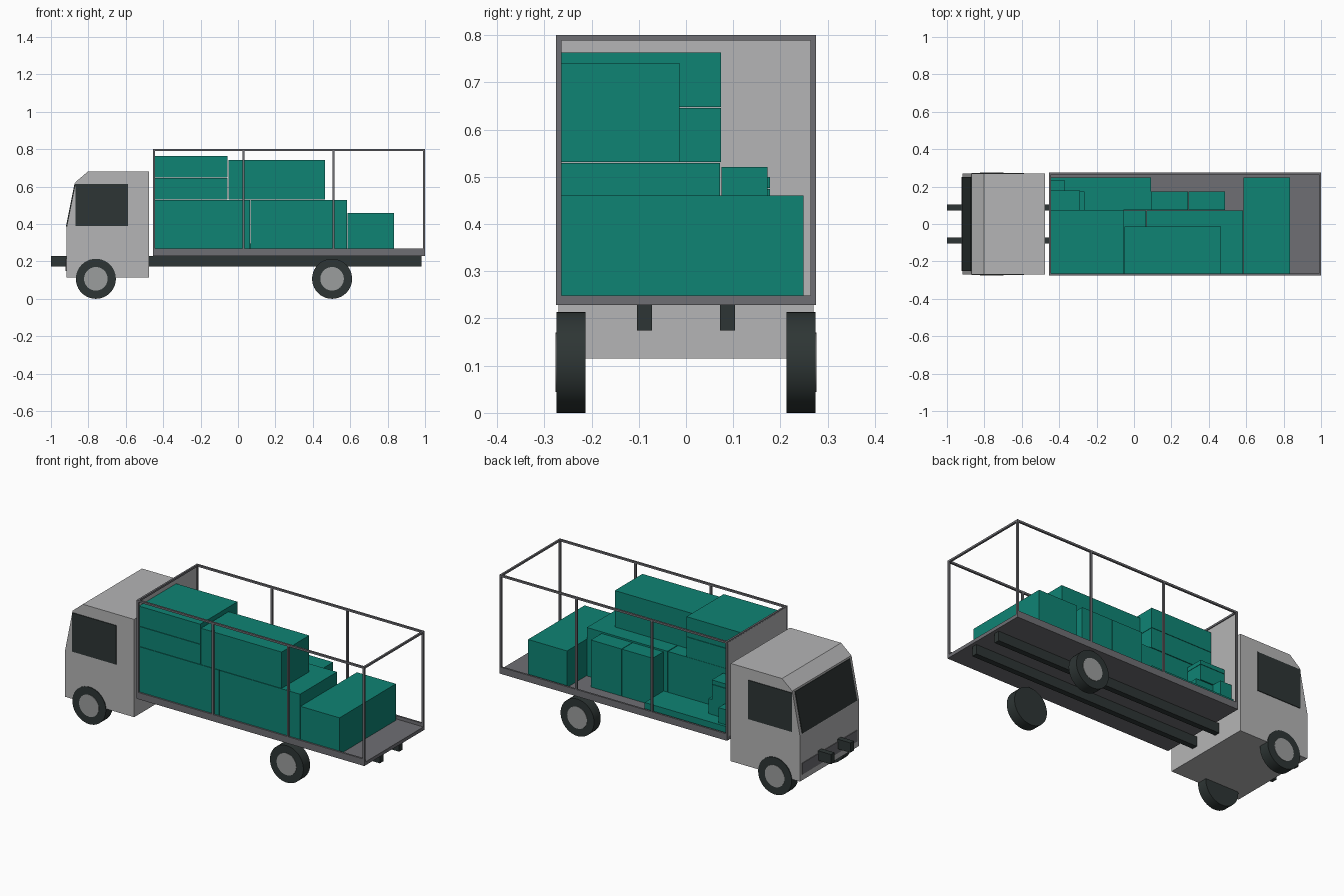
import bpy, bmesh, math
from mathutils import Matrix

if "Cube" in bpy.data.objects:
    bpy.data.objects.remove(bpy.data.objects["Cube"])


def material(name, rgb):
    m = bpy.data.materials.new(name)
    m.diffuse_color = (*rgb, 1)
    m.use_nodes = True
    m.node_tree.nodes["Principled BSDF"].inputs["Base Color"].default_value = m.diffuse_color
    return m


CAB = material("light_grey_paint", (0.46, 0.46, 0.465))
BED = material("mid_grey_metal", (0.158, 0.158, 0.172))
DARK = material("near_black", (0.027, 0.036, 0.035))
HUB = material("hub_grey", (0.33, 0.34, 0.34))
TEAL = material("teal_cargo", (0.0045, 0.23, 0.175))


def finish(name, bm, mat):
    bmesh.ops.recalc_face_normals(bm, faces=bm.faces)
    me = bpy.data.meshes.new(name)
    bm.to_mesh(me)
    bm.free()
    me.materials.append(mat)
    ob = bpy.data.objects.new(name, me)
    bpy.context.collection.objects.link(ob)
    return ob


def box(name, x, y, z, mat):
    """Box from (min, max) ranges."""
    bm = bmesh.new()
    bmesh.ops.create_cube(bm, size=1)
    for v in bm.verts:
        for i, r in enumerate((x, y, z)):
            v.co[i] = r[0] if v.co[i] < 0 else r[1]
    return finish(name, bm, mat)


def extrude_profile(name, pts, y0, y1, mat):
    """Side profile in x, z extruded across y."""
    bm = bmesh.new()
    f = bm.faces.new([bm.verts.new((x, y0, z)) for x, z in pts])
    new = bmesh.ops.extrude_face_region(bm, geom=[f])["geom"]
    for v in new:
        if isinstance(v, bmesh.types.BMVert):
            v.co.y = y1
    return finish(name, bm, mat)


def disc(name, x, y, z, r, width, mat):
    bm = bmesh.new()
    bmesh.ops.create_cone(bm, cap_ends=True, segments=40, radius1=r, radius2=r, depth=width,
                          matrix=Matrix.Translation((x, y, z)) @ Matrix.Rotation(math.pi / 2, 4, "X"))
    ob = finish(name, bm, mat)
    ob.data.shade_smooth()
    ob.data.set_sharp_from_angle(angle=math.radians(30))


# Cab body with sloped windscreen face and bevelled roof edge
extrude_profile("cab", [(-0.475, 0.115), (-0.475, 0.68), (-0.803, 0.68), (-0.868, 0.625),
                        (-0.917, 0.38), (-0.917, 0.115)], -0.27, 0.27, CAB)

# Windscreen plate lying on the slope
extrude_profile("windscreen", [(-0.870, 0.615), (-0.874, 0.616), (-0.920, 0.386), (-0.915, 0.385)],
                -0.25, 0.25, DARK)
# Front bumper band
box("bumper_band", (-0.921, -0.915), (-0.25, 0.25), (0.15, 0.215), BED)

# Side windows, chassis rails, wheels
for s, side in ((-1, "right"), (1, "left")):
    ys = sorted((s * 0.268, s * 0.274))
    extrude_profile("side_window_" + side, [(-0.868, 0.615), (-0.587, 0.615), (-0.587, 0.39), (-0.868, 0.39)],
                    ys[0], ys[1], DARK)
    box("chassis_rail_" + side, (-1.0, 0.98), sorted((s * 0.072, s * 0.104)), (0.174, 0.23), DARK)
    for x, end in ((-0.76, "front"), (0.503, "rear")):
        disc(f"{end}_wheel_{side}", x, s * 0.2435, 0.107, 0.107, 0.061, DARK)
        disc(f"{end}_hub_{side}", x, s * 0.2735, 0.107, 0.063, 0.005, HUB)

# Cargo bed with low side lips, and headboard
box("bed", (-0.455, 1.0), (-0.275, 0.275), (0.229, 0.249), BED)
box("headboard", (-0.455, -0.449), (-0.268, 0.268), (0.249, 0.795), CAB)

# Open frame around the cargo space
T = 0.011
for s, side in ((-1, "right"), (1, "left")):
    ys = sorted((s * 0.275, s * (0.275 - T)))
    box("side_lip_" + side, (-0.455, 1.0), ys, (0.249, 0.268), BED)
    box("top_rail_" + side, (-0.455, 1.0), ys, (0.80 - T, 0.80), BED)
    for i, x in enumerate((-0.4495, 0.03, 0.511, 0.9945)):
        box(f"post_{side}_{i}", (x - T / 2, x + T / 2), ys, (0.249, 0.795), BED)
for x, end in ((-0.455, "front"), (1.0 - T, "rear")):
    box("top_crossbar_" + end, (x, x + T), (-0.27, 0.27), (0.80 - T, 0.80), BED)

# Stacked cargo boxes: x, y, z ranges
Y = (-0.266, 0.072)
cargo = [
    ((-0.447, 0.064), Y, (0.249, 0.529)),
    ((0.068, 0.583), Y, (0.249, 0.529)),
    ((-0.447, -0.055), (-0.266, 0.074), (0.531, 0.646)),
    ((-0.447, -0.055), (-0.266, 0.074), (0.648, 0.763)),
    ((-0.050, 0.465), (-0.266, -0.014), (0.531, 0.741)),
    ((0.586, 0.835), (-0.266, 0.249), (0.249, 0.460)),
    ((0.092, 0.288), (0.075, 0.173), (0.249, 0.521)),
    ((0.291, 0.487), (0.075, 0.173), (0.249, 0.521)),
    ((-0.447, 0.090), (0.075, 0.249), (0.249, 0.295)),
    ((-0.447, -0.265), (0.076, 0.173), (0.297, 0.384)),
    ((-0.447, -0.290), (0.076, 0.178), (0.386, 0.474)),
    ((-0.447, -0.290), (0.076, 0.178), (0.476, 0.500)),
    ((-0.447, -0.372), (0.180, 0.236), (0.297, 0.384)),
]
for i, (x, y, z) in enumerate(cargo):
    box(f"cargo_box_{i + 1}", x, y, z, TEAL)
